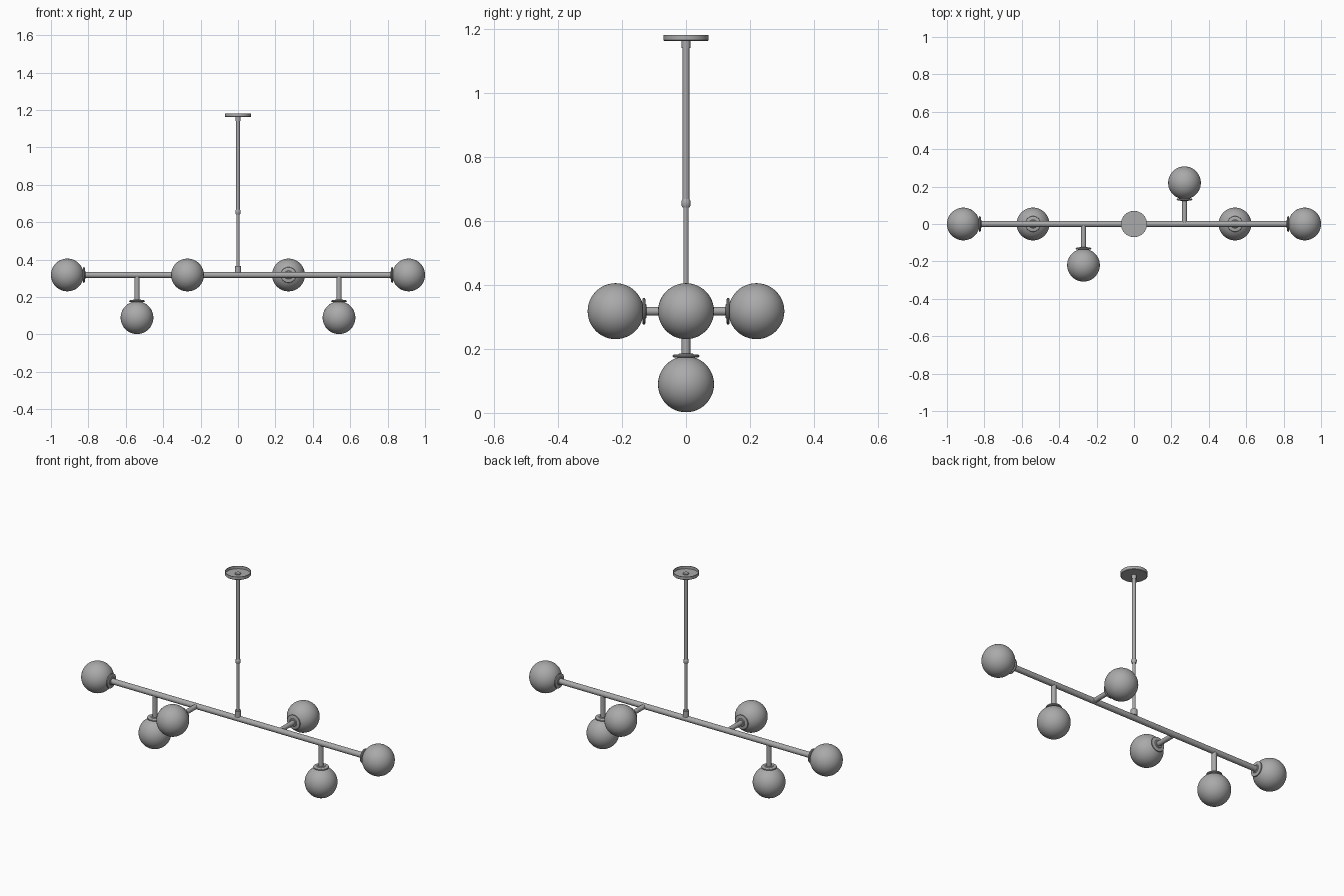
import bpy
import bmesh
import math
from mathutils import Vector

default = bpy.data.objects.get("Cube")
if default:
    bpy.data.objects.remove(default, do_unlink=True)

# One satin grey for the whole fixture
grey = bpy.data.materials.new("satin_grey")
grey.use_nodes = True
colour = (0.4, 0.4, 0.4, 1)
grey.diffuse_color = colour
grey.node_tree.nodes["Principled BSDF"].inputs["Base Color"].default_value = colour

BAR_Z = 0.318
GLOBE_R = 0.0875


def finish(name, bm, location, axis):
    """Turn a mesh built along z into a smooth object pointing along axis."""
    bmesh.ops.recalc_face_normals(bm, faces=bm.faces)
    mesh = bpy.data.meshes.new(name)
    bm.to_mesh(mesh)
    bm.free()
    mesh.materials.append(grey)
    obj = bpy.data.objects.new(name, mesh)
    bpy.context.collection.objects.link(obj)
    obj.location = location
    obj.rotation_euler = Vector(axis).to_track_quat("Z", "Y").to_euler()
    bpy.ops.object.select_all(action="DESELECT")
    obj.select_set(True)
    bpy.context.view_layer.objects.active = obj
    bpy.ops.object.shade_smooth_by_angle(angle=math.radians(35))
    return obj


def lathe(name, profile, location=(0, 0, 0), axis=(0, 0, 1), steps=40):
    """Spin (radius, height) points around the axis."""
    bm = bmesh.new()
    verts = [bm.verts.new((r, 0, h)) for r, h in profile]
    edges = [bm.edges.new(pair) for pair in zip(verts, verts[1:])]
    bmesh.ops.spin(bm, geom=verts + edges, cent=(0, 0, 0), axis=(0, 0, 1),
                   angle=math.tau, steps=steps, use_duplicate=False)
    bmesh.ops.remove_doubles(bm, verts=bm.verts, dist=0.00005)
    return finish(name, bm, location, axis)


def rod(name, radius, length, location, axis=(0, 0, 1)):
    profile = [(0, 0), (radius, 0), (radius, length), (0, length)]
    return lathe(name, profile, location, axis, 24)


def lamp(name, centre, axis):
    """Globe with a round collar; axis points from the arm to the globe."""
    bm = bmesh.new()
    bmesh.ops.create_uvsphere(bm, u_segments=48, v_segments=24, radius=GLOBE_R)
    finish(name + "_globe", bm, centre, axis)
    base = Vector(centre) - Vector(axis) * (GLOBE_R + 0.006)
    collar = [(0, -0.003), (0.02, -0.003), (0.023, 0), (0.037, 0),
              (0.041, 0.002), (0.042, 0.005), (0.041, 0.008),
              (0.037, 0.01), (0, 0.01)]
    lathe(name + "_collar", collar, base, axis)


# Horizontal bar with a globe on each end
rod("main_bar", 0.016, 1.65, (-0.825, 0, BAR_Z), (1, 0, 0))
for side, label in ((1, "left"), (-1, "right")):
    lamp(label + "_end", (side * (1 - GLOBE_R), 0, BAR_Z), (side, 0, 0))

    # Hanging arm and globe
    x = side * 0.54
    rod(label + "_lower_arm", 0.0135, 0.135, (x, 0, BAR_Z), (0, 0, -1))
    lamp(label + "_lower", (x, 0, GLOBE_R + 0.002), (0, 0, -1))

    # Sideways arm and globe: back on the left, front on the right
    x = side * 0.27
    rod(label + "_side_arm", 0.0135, 0.13, (x, 0, BAR_Z), (0, side, 0))
    lamp(label + "_side", (x, side * 0.22, BAR_Z), (0, side, 0))

# Two-part drop rod with couplings
rod("lower_rod", 0.008, 0.33, (0, 0, BAR_Z))
rod("upper_rod", 0.0105, 0.51, (0, 0, 0.655))
rod("bar_socket", 0.017, 0.036, (0, 0, BAR_Z + 0.012))
rod("canopy_socket", 0.0135, 0.03, (0, 0, 1.14))
lathe("rod_coupling", [(0, 0.642), (0.011, 0.642), (0.014, 0.648),
                       (0.0145, 0.656), (0.014, 0.663), (0.011, 0.668),
                       (0, 0.668)], steps=24)

# Ceiling canopy: shallow dish open at the top, with a rod nut inside
lathe("ceiling_canopy", [(0, 1.163), (0.068, 1.163), (0.07, 1.165),
                         (0.07, 1.182), (0.067, 1.182), (0.067, 1.166),
                         (0, 1.166)], steps=48)
rod("canopy_nut", 0.015, 0.008, (0, 0, 1.165))
